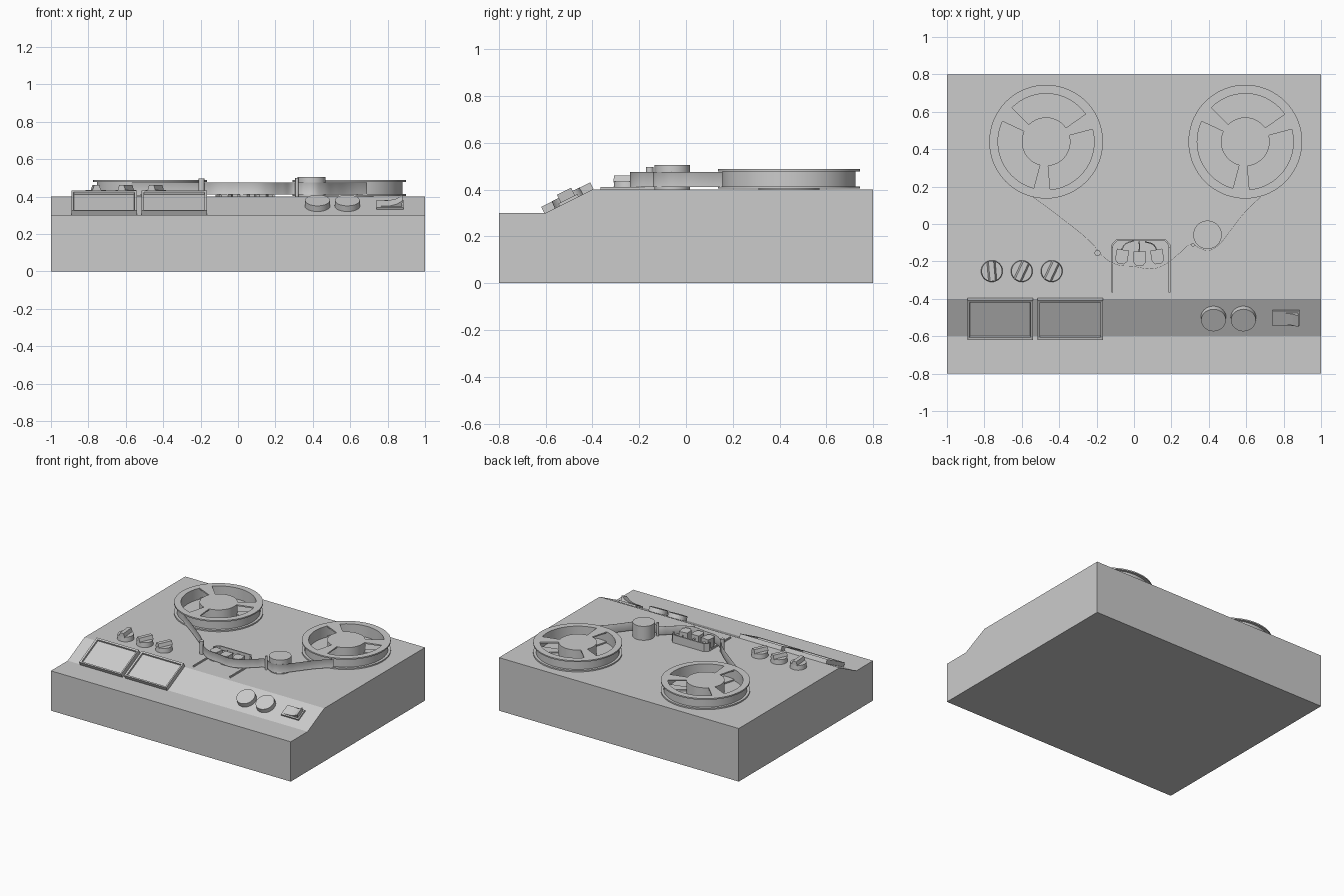
import bpy, bmesh, math
from mathutils import Matrix, Vector

if "Cube" in bpy.data.objects:
    bpy.data.objects.remove(bpy.data.objects["Cube"])

DECK = 0.4
TILT = math.atan2(0.1, 0.2)


def finish(bm, name, matrix=None, smooth=False):
    bmesh.ops.recalc_face_normals(bm, faces=bm.faces)
    if matrix is not None:
        bm.transform(matrix)
    me = bpy.data.meshes.new(name)
    bm.to_mesh(me)
    bm.free()
    ob = bpy.data.objects.new(name, me)
    bpy.context.collection.objects.link(ob)
    if smooth:
        bpy.ops.object.select_all(action='DESELECT')
        ob.select_set(True)
        bpy.context.view_layer.objects.active = ob
        bpy.ops.object.shade_smooth_by_angle(angle=math.radians(30))
    return ob


def extrude_up(bm, h):
    res = bmesh.ops.extrude_face_region(bm, geom=bm.faces[:])
    moved = [v for v in res['geom'] if isinstance(v, bmesh.types.BMVert)]
    bmesh.ops.translate(bm, verts=moved, vec=(0, 0, h))


def prism(name, pts, h, matrix=None):
    bm = bmesh.new()
    bm.faces.new([bm.verts.new((x, y, 0)) for x, y in pts])
    extrude_up(bm, h)
    return finish(bm, name, matrix)


def cylinder(name, r, h, matrix, segs=48, bevel=0.0):
    bm = bmesh.new()
    bmesh.ops.create_cone(bm, cap_ends=True, segments=segs, radius1=r,
                          radius2=r - bevel, depth=h)
    bm.transform(Matrix.Translation((0, 0, h / 2)))
    return finish(bm, name, matrix, True)


def ring(name, radii, h, loc, gap=None, segs=72):
    # Flat polar ring with thickness; gap(i) leaves out the first band's cells
    bm = bmesh.new()
    grid = [[bm.verts.new((r * math.cos(math.tau * i / segs), r * math.sin(math.tau * i / segs), 0))
             for i in range(segs)] for r in radii]
    for band in range(len(radii) - 1):
        for i in range(segs):
            if band == 0 and gap and gap(i):
                continue
            j = (i + 1) % segs
            bm.faces.new((grid[band][i], grid[band + 1][i], grid[band + 1][j], grid[band][j]))
    bmesh.ops.delete(bm, geom=[v for v in bm.verts if not v.link_faces], context='VERTS')
    extrude_up(bm, h)
    return finish(bm, name, Matrix.Translation(loc), True)


def path(name, pts, z, extrude, bevel):
    cu = bpy.data.curves.new(name, 'CURVE')
    cu.dimensions = '2D'
    cu.fill_mode = 'NONE' if extrude == 0 and bevel == 0 else 'BOTH'
    cu.extrude, cu.bevel_depth, cu.bevel_resolution = extrude, bevel, 1
    cu.resolution_u = 6
    sp = cu.splines.new('BEZIER')
    sp.bezier_points.add(len(pts) - 1)
    for bp, (x, y) in zip(sp.bezier_points, pts):
        bp.co = (x, y, 0)
        bp.handle_left_type = bp.handle_right_type = 'AUTO'
    ob = bpy.data.objects.new(name, cu)
    ob.location.z = z
    bpy.context.collection.objects.link(ob)


def on_slope(x):
    return Matrix.Translation((x, -0.5, 0.35)) @ Matrix.Rotation(TILT, 4, 'X')


def at(x, y, z=DECK, turn=0):
    return Matrix.Translation((x, y, z)) @ Matrix.Rotation(math.radians(turn), 4, 'Z')


def rect(w, d):
    return [(-w / 2, -d / 2), (w / 2, -d / 2), (w / 2, d / 2), (-w / 2, d / 2)]


# Cabinet: side profile extruded across the width
along_x = Matrix(((0, 0, 1, -1), (1, 0, 0, 0), (0, 1, 0, 0), (0, 0, 0, 1)))
prism("cabinet", [(-0.8, 0), (0.8, 0), (0.8, 0.4), (-0.4, 0.4), (-0.6, 0.3), (-0.8, 0.3)], 2, along_x)

# Reels: two windowed flanges, hub and wound tape
for side, x in (("left", -0.47), ("right", 0.595)):
    window = lambda i: (i - 7) % 24 < 20
    for level, z in (("lower", 0.404), ("upper", 0.478)):
        ring(f"{side}_reel_{level}_flange", (0.13, 0.257, 0.304), 0.01, (x, 0.44, z), window)
    cylinder(f"{side}_reel_hub", 0.13, 0.088, at(x, 0.44), 72)
    ring(f"{side}_tape_pack", (0.257, 0.285), 0.064, (x, 0.44, 0.414))

# Tape ribbon running past the guides and heads
path("tape_ribbon", [(-0.57, 0.165), (-0.40, 0.04), (-0.22, -0.11), (-0.175, -0.165), (-0.10, -0.215),
                     (0.0, -0.228), (0.10, -0.24), (0.17, -0.215), (0.24, -0.16), (0.31, -0.11),
                     (0.35, -0.13), (0.40, -0.142), (0.45, -0.115), (0.52, -0.03), (0.60, 0.07),
                     (0.69, 0.155)], 0.443, 0.031, 0.0015)

# Guide posts and capstan
cylinder("left_guide_post", 0.016, 0.097, at(-0.195, -0.155), 24)
cylinder("right_guide_post", 0.009, 0.1, at(0.315, -0.112), 16)
cylinder("capstan", 0.076, 0.105, at(0.393, -0.058), 48)


# Head cover: low rim with a taller wall round the back
def u_outline(front):
    t = 0.009
    left = [(-0.157, front), (-0.157, -0.11), (-0.13, -0.08)]
    inner = [(-0.157 + t, front), (-0.157 + t, -0.114), (-0.126, -0.08 - t)]
    mirror = lambda pts: [(-x, y) for x, y in reversed(pts)]
    return left + mirror(left) + inner_right(inner, mirror) + list(reversed(inner))


def inner_right(inner, mirror):
    return list(reversed(mirror(inner)))


prism("head_cover_rim", u_outline(-0.365), 0.011, at(0.037, 0))
prism("head_cover_wall", u_outline(-0.125), 0.06, at(0.037, 0))

# Tape heads with cables to the back wall
for i, (x, y, turn) in enumerate(((-0.065, -0.175, -10), (0.03, -0.185, 0), (0.125, -0.175, 10))):
    w, d = 0.033, 0.038
    prism(f"tape_head_{i + 1}", [(-w, d), (-w, -0.02), (-0.018, -d), (0.018, -d), (w, -0.02), (w, d)],
          0.068, at(x, y, DECK, turn))
    path(f"head_cable_{i + 1}", [(x, y + 0.035), (x * 0.8 + 0.008, y + 0.065), (0.03 + (i - 1) * 0.03, -0.092)],
         0.44, 0, 0.006)

# Selector knobs: disc with tapered grip bar
for i, (x, turn) in enumerate(((-0.76, 5), (-0.60, -25), (-0.44, -25))):
    cylinder(f"selector_knob_{i + 1}", 0.058, 0.035, at(x, -0.252), 32, 0.003)
    along_y = Matrix(((1, 0, 0, 0), (0, 0, -1, 0.054), (0, 1, 0, 0), (0, 0, 0, 1)))
    prism(f"selector_grip_{i + 1}", [(-0.024, 0.03), (0.024, 0.03), (0.014, 0.061), (-0.014, 0.061)],
          0.108, at(x, -0.252, DECK, turn) @ along_y)

# Level meters: raised frame with a recessed window
for i, x in enumerate((-0.716, -0.341)):
    bm = bmesh.new()
    bm.faces.new([bm.verts.new((a, b, 0)) for a, b in rect(0.35, 0.235)])
    extrude_up(bm, 0.032)
    bmesh.ops.recalc_face_normals(bm, faces=bm.faces)
    top = max(bm.faces, key=lambda f: f.calc_center_median().z)
    bmesh.ops.inset_region(bm, faces=[top], thickness=0.018)
    bmesh.ops.translate(bm, verts=list(top.verts), vec=(0, 0, -0.003))
    bmesh.ops.inset_region(bm, faces=[top], thickness=0.002)
    bmesh.ops.translate(bm, verts=list(top.verts), vec=(0, 0, -0.012))
    finish(bm, f"level_meter_{i + 1}", on_slope(x))

# Round dials on the slope
for i, x in enumerate((0.425, 0.585)):
    cylinder(f"round_dial_{i + 1}", 0.068, 0.033, on_slope(x), 48, 0.002)

# Rocker switch, pressed on the left
prism("switch_base", rect(0.145, 0.09), 0.012, on_slope(0.812))
rocker_turn = Matrix(((1, 0, 0, 0), (0, 0, -1, 0.034), (0, 1, 0, 0), (0, 0, 0, 1)))
prism("switch_rocker", [(-0.062, 0), (0.062, 0), (0.068, 0.048), (0.035, 0.026), (0.0, 0.017), (-0.062, 0.014)],
      0.068, on_slope(0.812) @ rocker_turn)
